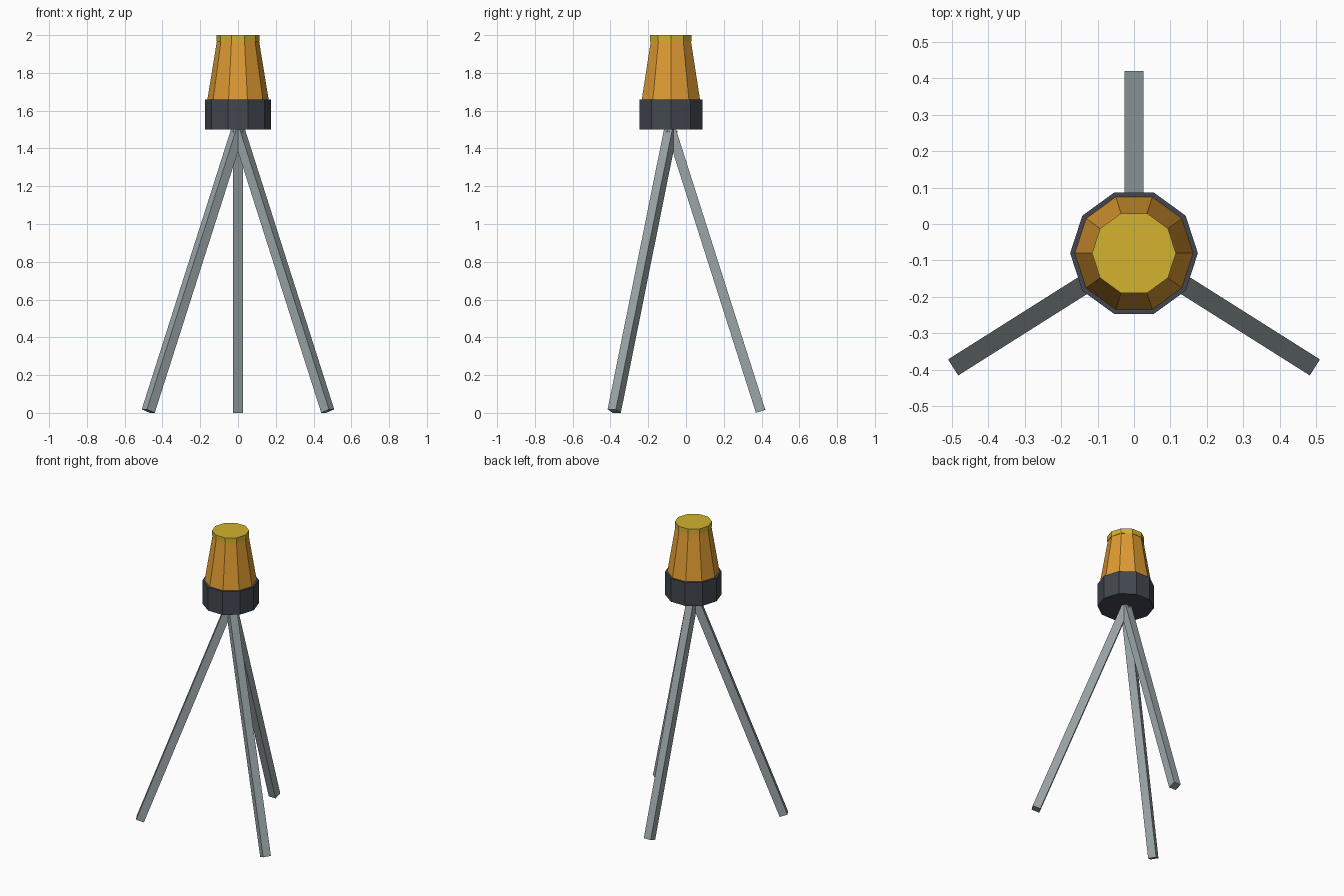
import bpy
import bmesh
from mathutils import Matrix, Vector

cube = bpy.data.objects.get("Cube")
if cube:
    bpy.data.objects.remove(cube)

HUB = Vector((0, -0.08, 1.5))   # point where the legs meet
LEG_WIDTH = 0.052


def make_material(name, rgb):
    """Flat material from an 8-bit sRGB colour."""
    linear = [((c / 255 + 0.055) / 1.055) ** 2.4 for c in rgb] + [1]
    mat = bpy.data.materials.new(name)
    mat.diffuse_color = linear
    mat.use_nodes = True
    mat.node_tree.nodes["Principled BSDF"].inputs["Base Color"].default_value = linear
    return mat


def add_object(name, bm, mat):
    mesh = bpy.data.meshes.new(name)
    bm.to_mesh(mesh)
    bm.free()
    mesh.materials.append(mat)
    obj = bpy.data.objects.new(name, mesh)
    bpy.context.collection.objects.link(obj)
    return obj


def add_drum(name, r_low, r_high, z_low, z_high, mat):
    """Ten-sided tapered drum with a corner on the x axis."""
    bm = bmesh.new()
    bmesh.ops.create_cone(bm, cap_ends=True, segments=10, radius1=r_low,
                          radius2=r_high, depth=z_high - z_low)
    # turn so that corners lie at +x and -x
    first = max(bm.verts, key=lambda v: v.co.y).co
    turn = Vector((1, 0)).angle_signed(first.xy)
    bmesh.ops.rotate(bm, verts=bm.verts, matrix=Matrix.Rotation(turn, 3, 'Z'))
    bmesh.ops.translate(bm, verts=bm.verts,
                        vec=(HUB.x, HUB.y, (z_low + z_high) / 2))
    return add_object(name, bm, mat)


def add_leg(name, dx, dy, mat):
    """Square bar from the hub to a foot, its width kept level."""
    out = Vector((dx, dy, 0))
    foot_z = LEG_WIDTH / 2 * out.length / HUB.z
    axis = Vector((dx, dy, foot_z - HUB.z))
    length = axis.length
    axis.normalize()
    side = Vector((0, 0, 1)).cross(out).normalized()
    frame = Matrix((side, axis.cross(side), axis)).transposed().to_4x4()
    bm = bmesh.new()
    bmesh.ops.create_cube(bm, size=1)
    bmesh.ops.scale(bm, verts=bm.verts, vec=(LEG_WIDTH, LEG_WIDTH, length))
    bmesh.ops.transform(bm, verts=bm.verts,
                        matrix=Matrix.Translation(HUB + axis * length / 2) @ frame)
    return add_object(name, bm, mat)


steel = make_material("grey steel", (154, 166, 167))
dark = make_material("dark housing", (66, 71, 79))
amber = make_material("amber lens", (222, 154, 50))
yellow = make_material("yellow cap", (212, 178, 46))

# Lamp head
add_drum("lamp_housing", 0.175, 0.175, 1.5, 1.66, dark)
add_drum("lamp_lens", 0.162, 0.112, 1.66, 1.966, amber)
add_drum("lamp_cap", 0.115, 0.115, 1.966, 2.0, yellow)

# Tripod
add_leg("left_leg", 0.475, -0.3, steel)
add_leg("right_leg", -0.475, -0.3, steel)
add_leg("back_leg", 0, 0.475, steel)
